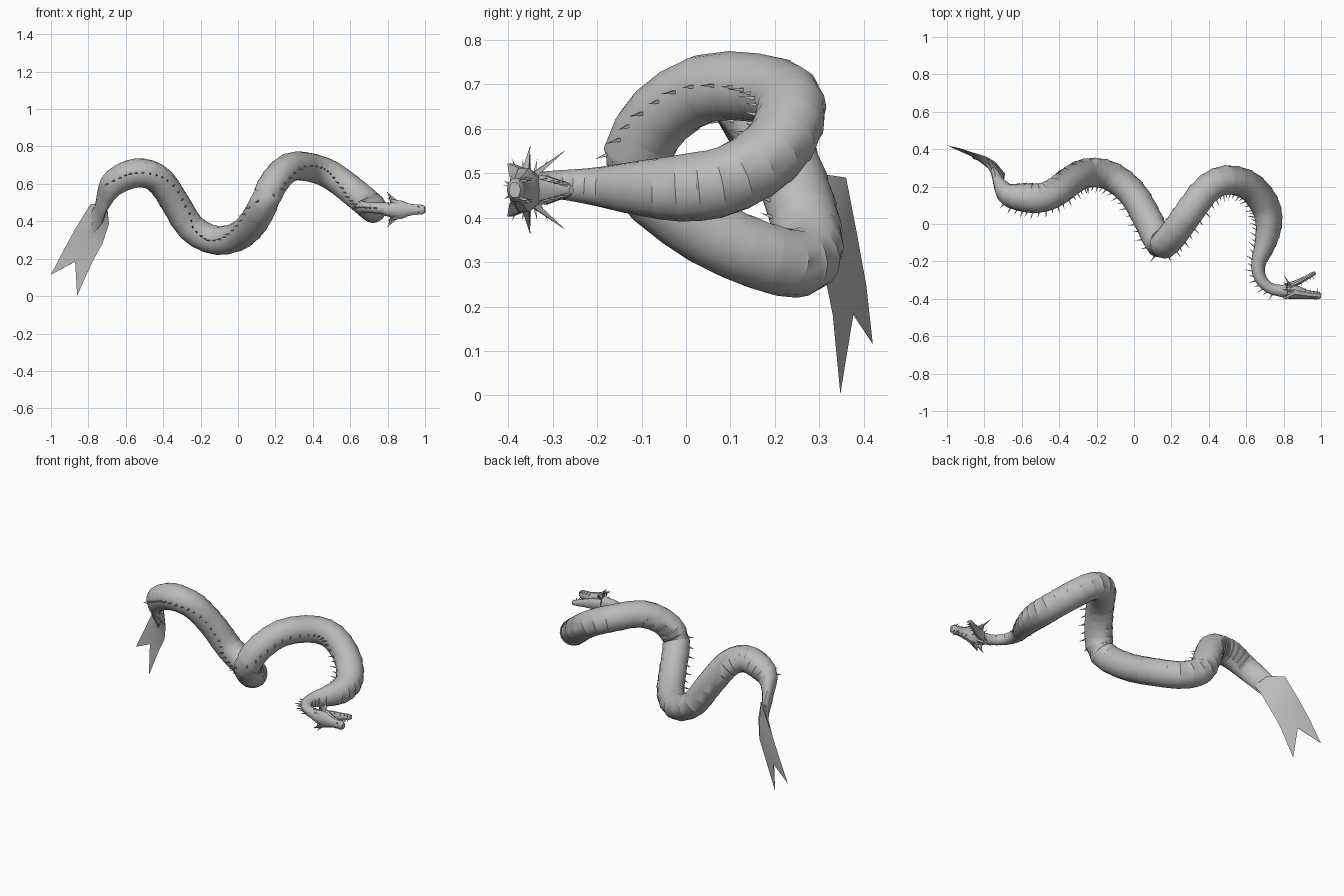
import bpy, bmesh, math
from mathutils import Vector

if "Cube" in bpy.data.objects:
    bpy.data.objects.remove(bpy.data.objects["Cube"])

skin = bpy.data.materials.new("grey_skin")
skin.use_nodes = True
skin.diffuse_color = (0.5, 0.5, 0.5, 1)
skin.node_tree.nodes["Principled BSDF"].inputs["Base Color"].default_value = (0.5, 0.5, 0.5, 1)
UP = Vector((0, 0, 1))


def finish(bm, name, angle=40):
    bmesh.ops.recalc_face_normals(bm, faces=bm.faces)
    mesh = bpy.data.meshes.new(name)
    bm.to_mesh(mesh)
    bm.free()
    mesh.materials.append(skin)
    ob = bpy.data.objects.new(name, mesh)
    bpy.context.collection.objects.link(ob)
    bpy.ops.object.select_all(action="DESELECT")
    ob.select_set(True)
    bpy.context.view_layer.objects.active = ob
    bpy.ops.object.shade_smooth_by_angle(angle=math.radians(angle))


def catmull(pts, t):
    """Smooth point on a list of stations; t counts stations."""
    i = min(int(t), len(pts) - 2)
    u = t - i
    a, b, c, d = (pts[min(max(i + k, 0), len(pts) - 1)] for k in (-1, 0, 1, 2))
    return [0.5 * (2 * q + (r - p) * u + (2 * p - 5 * q + 4 * r - s) * u * u
                   + (3 * q - p - 3 * r + s) * u ** 3) for p, q, r, s in zip(a, b, c, d)]


def frame(pts, t):
    """Centre, tangent, back direction, side direction and the two radii."""
    end = len(pts) - 1
    here = catmull(pts, t)
    ahead = Vector(catmull(pts, min(t + 0.05, end))[:3])
    behind = Vector(catmull(pts, max(t - 0.05, 0))[:3])
    tan = (ahead - behind).normalized()
    back = tan.cross(UP).normalized()
    return Vector(here[:3]), tan, back, back.cross(tan), here[3], here[4]


def bridge(bm, rings):
    """Skin a list of closed rings and cap both ends."""
    for r0, r1 in zip(rings, rings[1:]):
        for s in range(len(r0)):
            n = (s + 1) % len(r0)
            bm.faces.new((r0[s], r0[n], r1[n], r1[s]))
    bm.faces.new(rings[0])
    bm.faces.new(rings[-1])


def loft(bm, pts, stops, sides, swell=None):
    """Oval tube through the stations, with an optional belly swell per stop."""
    rings = []
    for k, t in enumerate(stops):
        c, tan, back, side, rb, rs = frame(pts, t)
        ring = []
        for s in range(sides):
            a = math.tau * s / sides
            f = 1 + (swell[k] if swell else 0) * max(0, 0.1 - math.cos(a))
            ring.append(bm.verts.new(c + f * (back * rb * math.cos(a) + side * rs * math.sin(a))))
        rings.append(ring)
    bridge(bm, rings)


def spike(bm, base, tip, width):
    """Thin four-sided thorn."""
    axis = (tip - base).normalized()
    p = axis.orthogonal().normalized()
    q = axis.cross(p)
    ring = [bm.verts.new(base + v * width) for v in (p, q, -p, -q)]
    top = bm.verts.new(tip)
    for i in range(4):
        bm.faces.new((ring[i], ring[(i + 1) % 4], top))
    bm.faces.new(ring)


# Body: x, y, z, back radius, side radius from tail to neck
R = 0.077
path = [(-.785, .325, .36, .008, .035), (-.745, .275, .44, .02, .056),
        (-.715, .21, .525, .034, .064), (-.67, .155, .60, .06, .071)]
path += [(x, y, z, R, R) for x, y, z in (
    (-.58, .14, .65), (-.49, .14, .655), (-.41, .175, .61), (-.33, .235, .49), (-.25, .272, .365),
    (-.13, .258, .3), (-.01, .165, .315), (.075, .02, .385), (.14, -.105, .5), (.195, -.075, .61),
    (.28, .04, .69), (.39, .185, .687), (.5, .235, .645), (.62, .2, .555), (.70, .1, .487))]
path += [(.72, 0, .467, .07, .076), (.70, -.11, .466, .056, .061), (.665, -.21, .47, .039, .042),
         (.675, -.29, .474, .032, .032), (.73, -.345, .472, .029, .029), (.81, -.36, .465, .033, .034)]
last = len(path) - 1

PLATES = 60
stops, swell = [], []
for k in range(PLATES):
    for part, bulge in ((0, 0), (0.92, 0.05)):
        stops.append(last * (k + part) / PLATES)
        swell.append(bulge if k > 6 else 0)
bm = bmesh.new()
loft(bm, path, stops + [last], 16, swell + [0])
finish(bm, "body")

# Row of thorns along the back
bm = bmesh.new()
THORNS = 70
for k in range(THORNS):
    c, tan, back, side, rb, rs = frame(path, 3 + (last - 3.5) * k / THORNS)
    size = 0.028 + 0.012 * (k % 2)
    root = c + back * (rb - 0.004)
    spike(bm, root, root + back * size - tan * 0.012, 0.006)
finish(bm, "back_thorns", 20)

# Forked tail fin: left edge, middle, right edge, half thickness per row
rows = [((-.72, .29, .50), (-.722, .25, .485), (-.70, .20, .47), .028),
        ((-.79, .36, .49), (-.755, .31, .41), (-.69, .27, .385), .026),
        ((-.87, .385, .36), (-.81, .345, .31), (-.725, .31, .28), .019),
        ((-.93, .405, .25), (-.85, .365, .23), (-.78, .33, .18), .011),
        ((-1, .42, .115), (-.87, .375, .185), (-.86, .347, .003), .002)]
bm = bmesh.new()
fin = []
for left, mid, right, thick in rows:
    l, m, r = Vector(left), Vector(mid), Vector(right)
    n = (r - l).cross(Vector((-.25, .1, -.4))).normalized() * thick
    fin.append([bm.verts.new(v) for v in (l, m + n, r, m - n)])
bridge(bm, fin)
finish(bm, "tail_fin", 35)

# Head: skull with snout, and a dropped lower jaw
Z = 0.462
skull = [(.78, -.358, Z, .03, .032), (.83, -.36, Z, .04, .046), (.87, -.365, Z, .036, .052),
         (.905, -.373, Z, .028, .037), (.95, -.379, Z, .021, .028), (.98, -.382, Z, .021, .028),
         (1, -.385, Z, .013, .018)]
jaw = [(.82, -.335, Z, .02, .034), (.87, -.315, Z, .016, .034), (.92, -.288, Z, .012, .024),
       (.95, -.27, Z, .011, .019), (.97, -.258, Z, .006, .01)]
for name, shape in (("skull", skull), ("lower_jaw", jaw)):
    bm = bmesh.new()
    n = (len(shape) - 1) * 2
    loft(bm, shape, [i / 2 for i in range(n + 1)], 10)
    finish(bm, name)

# Teeth along both jaws
bm = bmesh.new()
for shape, first, way in ((skull, 3.2, -1), (jaw, 1.3, 1)):
    for k in range(5):
        c, tan, back, side, rb, rs = frame(shape, first + 0.55 * k)
        for s in (-1, 1):
            root = c + side * s * rs * 0.75 + back * way * rb * 0.5
            spike(bm, root, root + back * way * (0.03 if k == 3 else 0.02), 0.004)
finish(bm, "teeth", 20)

# Brow flaps, cheek horns and a collar of spikes, mirrored across the head
bm = bmesh.new()
for s in (-1, 1):
    def at(x, y, w):
        return Vector((x, y, Z + s * w))
    flap = [at(.90, -.385, .02), at(.86, -.375, .05), at(.80, -.402, .06), at(.84, -.397, .03)]
    bridge(bm, [[bm.verts.new(p + Vector((0, dy, 0))) for p in flap] for dy in (0, .012)])
    spike(bm, at(.85, -.36, .04), at(.79, -.35, .1), .011)
    spike(bm, at(.84, -.34, .035), at(.80, -.27, .09), .009)
    spike(bm, at(.97, -.395, .012), at(.96, -.408, .02), .005)
    for k in range(7):
        a = math.radians(-65 + 22 * k)
        reach = 0.085 if k % 2 else 0.065
        spike(bm, at(.82, -.352 + .025 * math.sin(a), .03 * math.cos(a)),
              at(.80 + .01 * (k % 3), -.352 + reach * math.sin(a) * .7, .01 + reach * math.cos(a)), .006)
finish(bm, "head_spikes", 20)
